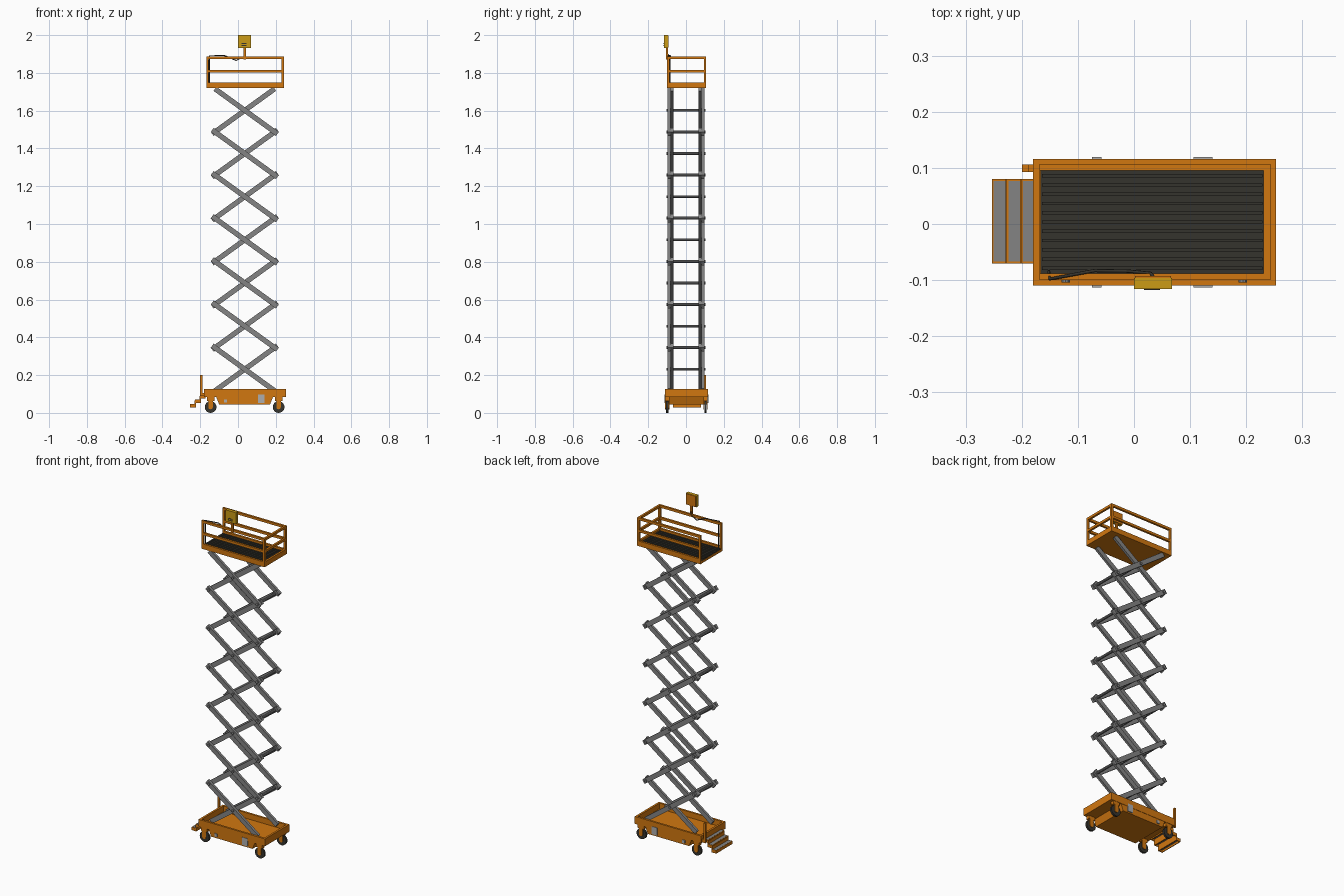
import bpy, bmesh, math
from mathutils import Vector, Matrix

if "Cube" in bpy.data.objects:
    bpy.data.objects.remove(bpy.data.objects["Cube"])


def mat(name, r, g, b):
    m = bpy.data.materials.new(name)
    m.diffuse_color = (r, g, b, 1)
    m.use_nodes = True
    m.node_tree.nodes["Principled BSDF"].inputs["Base Color"].default_value = m.diffuse_color
    return m


ORANGE = mat("orange paint", 0.64, 0.185, 0.005)
YELLOW = mat("yellow paint", 0.60, 0.33, 0.008)
STEEL = mat("grey steel", 0.23, 0.23, 0.23)
DARK = mat("dark rubber", 0.036, 0.034, 0.027)
LIGHT = mat("light grey", 0.42, 0.42, 0.42)


def finish(name, bm, m):
    bmesh.ops.recalc_face_normals(bm, faces=bm.faces)
    me = bpy.data.meshes.new(name)
    bm.to_mesh(me)
    bm.free()
    me.materials.append(m)
    ob = bpy.data.objects.new(name, me)
    bpy.context.collection.objects.link(ob)
    return ob


def add_box(bm, x0, x1, y0, y1, z0, z1):
    M = Matrix.Translation(((x0 + x1) / 2, (y0 + y1) / 2, (z0 + z1) / 2))
    bmesh.ops.create_cube(bm, size=1, matrix=M @ Matrix.Diagonal((x1 - x0, y1 - y0, z1 - z0, 1)))


def boxes(name, m, *dims):
    bm = bmesh.new()
    for d in dims:
        add_box(bm, *d)
    return finish(name, bm, m)


def prism(name, m, profile, y0, y1):
    """Extrude an x-z profile along y."""
    bm = bmesh.new()
    f = bm.faces.new([bm.verts.new((x, y0, z)) for x, z in profile])
    r = bmesh.ops.extrude_face_region(bm, geom=[f])
    vs = [v for v in r["geom"] if isinstance(v, bmesh.types.BMVert)]
    bmesh.ops.translate(bm, vec=(0, y1 - y0, 0), verts=vs)
    return finish(name, bm, m)


def add_cyl_y(bm, x, z, y0, y1, r, n):
    M = Matrix.Translation((x, (y0 + y1) / 2, z)) @ Matrix.Rotation(math.pi / 2, 4, 'X')
    bmesh.ops.create_cone(bm, cap_ends=True, segments=n, radius1=r, radius2=r, depth=y1 - y0, matrix=M)


# chassis: open tray with a narrower belly between the wheels
X0, X1, Y0, Y1 = -0.18, 0.253, -0.11, 0.116
W = 0.012
boxes("chassis_tray", ORANGE,
      (X0, X1, Y0, Y1, 0.083, 0.093),
      (X0, X1, Y0, Y0 + W, 0.093, 0.126), (X0, X1, Y1 - W, Y1, 0.093, 0.126),
      (X0, X0 + W, Y0 + W, Y1 - W, 0.093, 0.126), (X1 - W, X1, Y0 + W, Y1 - W, 0.093, 0.126))
prism("chassis_belly", ORANGE,
      [(-0.115, 0.084), (-0.10, 0.045), (0.17, 0.045), (0.185, 0.084)], Y0 + 0.002, Y1 - 0.002)

# service panels on both long sides
for y, tag in ((Y0, "front"), (Y1, "back")):
    boxes(tag + "_panel", LIGHT, (0.106, 0.14, y - 0.003, y + 0.003, 0.053, 0.098))
    boxes(tag + "_label", LIGHT, (-0.075, -0.058, y - 0.003, y + 0.003, 0.055, 0.072))

# caster wheels with forks
for i, (x, y) in enumerate([(x, y) for x in (-0.145, 0.215) for y in (-0.099, 0.103)]):
    bm = bmesh.new()
    add_cyl_y(bm, x, 0.031, y - 0.006, y + 0.006, 0.031, 24)
    wheel = finish(f"wheel_{i}", bm, DARK)
    bpy.context.view_layer.objects.active = wheel
    wheel.select_set(True)
    bpy.ops.object.shade_smooth_by_angle()
    wheel.select_set(False)
    bm = bmesh.new()
    for s in (-1, 1):
        ys = sorted((y + s * 0.007, y + s * 0.011))
        add_box(bm, x - 0.012, x + 0.012, *ys, 0.031, 0.084)
        add_cyl_y(bm, x, 0.031, *ys, 0.012, 12)
    add_box(bm, x - 0.02, x + 0.02, y - 0.011, y + 0.011, 0.064, 0.084)
    finish(f"wheel_fork_{i}", bm, ORANGE)

# entry steps: orange stair frame with grey treads
for i in range(3):
    x, z = -0.253 + 0.026 * i, 0.028 + 0.024 * i
    boxes(f"step_frame_{i}", ORANGE,
          (x, x + 0.03, -0.07, -0.066, z, z + 0.018), (x, x + 0.03, 0.076, 0.08, z, z + 0.018),
          (x, x + 0.004, -0.07, 0.08, z, z + 0.018), (x + 0.024, x + 0.03, -0.07, 0.08, z, z + 0.038))
    boxes(f"step_tread_{i}", STEEL, (x + 0.003, x + 0.027, -0.067, 0.077, z + 0.012, z + 0.0185))

# grab post beside the steps
boxes("grab_post", ORANGE, (-0.20, -0.188, 0.093, 0.106, 0.085, 0.2),
      (-0.20, -0.175, 0.093, 0.106, 0.085, 0.105))

# scissor stack
CX, HX, HZ, Z0, LEVELS = 0.036, 0.158, 0.1142, 0.117, 7
slope = Vector((HX, 0, HZ)).normalized()


def arm(bm, a, b, y0, y1, ext_a, ext_b):
    d = (b - a).normalized()
    a, b = a - d * ext_a, b + d * ext_b
    rot = Matrix.Rotation(-math.atan2(d.z, d.x), 4, 'Y')
    M = Matrix.Translation((a + b) / 2 + Vector((0, (y0 + y1) / 2, 0))) @ rot
    bmesh.ops.create_cube(bm, size=1, matrix=M @ Matrix.Diagonal(((b - a).length, abs(y1 - y0), 0.027, 1)))


for side, tag in ((-1, "front"), (1, "back")):
    bm = bmesh.new()
    for i in range(LEVELS):
        lo, hi = Z0 + 2 * HZ * i, Z0 + 2 * HZ * (i + 1)
        e0 = 0.0 if i == 0 else 0.018
        e1 = 0.0 if i == LEVELS - 1 else 0.018
        arm(bm, Vector((CX - HX, 0, lo)), Vector((CX + HX, 0, hi)), side * 0.067, side * 0.081, e0, e1)
        arm(bm, Vector((CX + HX, 0, lo)), Vector((CX - HX, 0, hi)), side * 0.083, side * 0.098, e0, e1)
    finish(tag + "_scissor_arms", bm, STEEL)

# cross shafts through every pivot
bm = bmesh.new()
for i in range(LEVELS):
    add_cyl_y(bm, CX, Z0 + HZ * (2 * i + 1), -0.104, 0.104, 0.007, 10)
    if i:
        for s in (-1, 1):
            add_cyl_y(bm, CX + s * HX, Z0 + 2 * HZ * i, -0.104, 0.104, 0.008, 10)
finish("cross_shafts", bm, STEEL)

# platform deck, toe boards and dark ribbed floor
PX0, PX1, PY0, PY1 = -0.168, 0.243, -0.10, 0.107
boxes("platform_deck", ORANGE, (PX0, PX1, PY0, PY1, 1.72, 1.734),
      (PX0, PX1, PY0, PY0 + 0.012, 1.734, 1.75), (PX0, PX1, PY1 - 0.012, PY1, 1.734, 1.75),
      (PX1 - 0.012, PX1, PY0 + 0.012, PY1 - 0.012, 1.734, 1.75))
ribs = [(PX0 + 0.004, PX1 - 0.014, y, y + 0.006, 1.738, 1.741)
        for y in [PY0 + 0.018 + 0.0165 * k for k in range(11)]]
boxes("platform_floor", DARK, (PX0 + 0.001, PX1 - 0.012, PY0 + 0.012, PY1 - 0.012, 1.734, 1.738), *ribs)

# guard rails on three sides, open at the steps
R = 0.012
rails = []
for z0, z1 in ((1.873, 1.887), (1.802, 1.816)):
    rails += [(PX0, PX1, PY0, PY0 + R, z0, z1), (PX0, PX1, PY1 - R, PY1, z0, z1),
              (PX1 - R, PX1, PY0 + R, PY1 - R, z0, z1)]
for x in (PX0, PX1 - R):
    for y in (PY0, PY1 - R):
        rails.append((x, x + R, y, y + R, 1.75, 1.887))
boxes("guard_rails", ORANGE, *rails)

# control box on a short post
boxes("control_post", ORANGE, (0.028, 0.042, -0.106, -0.096, 1.87, 1.95))
boxes("control_box", YELLOW, (0.0, 0.068, -0.116, -0.096, 1.933, 2.0))
boxes("control_box_back", ORANGE, (0.002, 0.066, -0.096, -0.093, 1.935, 1.998))
boxes("control_display", DARK, (0.018, 0.046, -0.118, -0.115, 1.953, 1.957),
      (0.018, 0.046, -0.118, -0.115, 1.943, 1.947))

# control cable: up the corner, then along the rail to the box
cu = bpy.data.curves.new("control_cable", 'CURVE')
cu.dimensions = '3D'
cu.bevel_depth = 0.003
cu.bevel_resolution = 1
pts = [(-0.152, -0.085, 1.74), (-0.152, -0.085, 1.87), (-0.15, -0.098, 1.891), (-0.07, -0.083, 1.891),
       (-0.01, -0.084, 1.866), (0.03, -0.088, 1.885), (0.035, -0.095, 1.90)]
sp = cu.splines.new('POLY')
sp.points.add(len(pts) - 1)
for p, c in zip(sp.points, pts):
    p.co = (*c, 1)
cu.materials.append(DARK)
bpy.context.collection.objects.link(bpy.data.objects.new("control_cable", cu))
